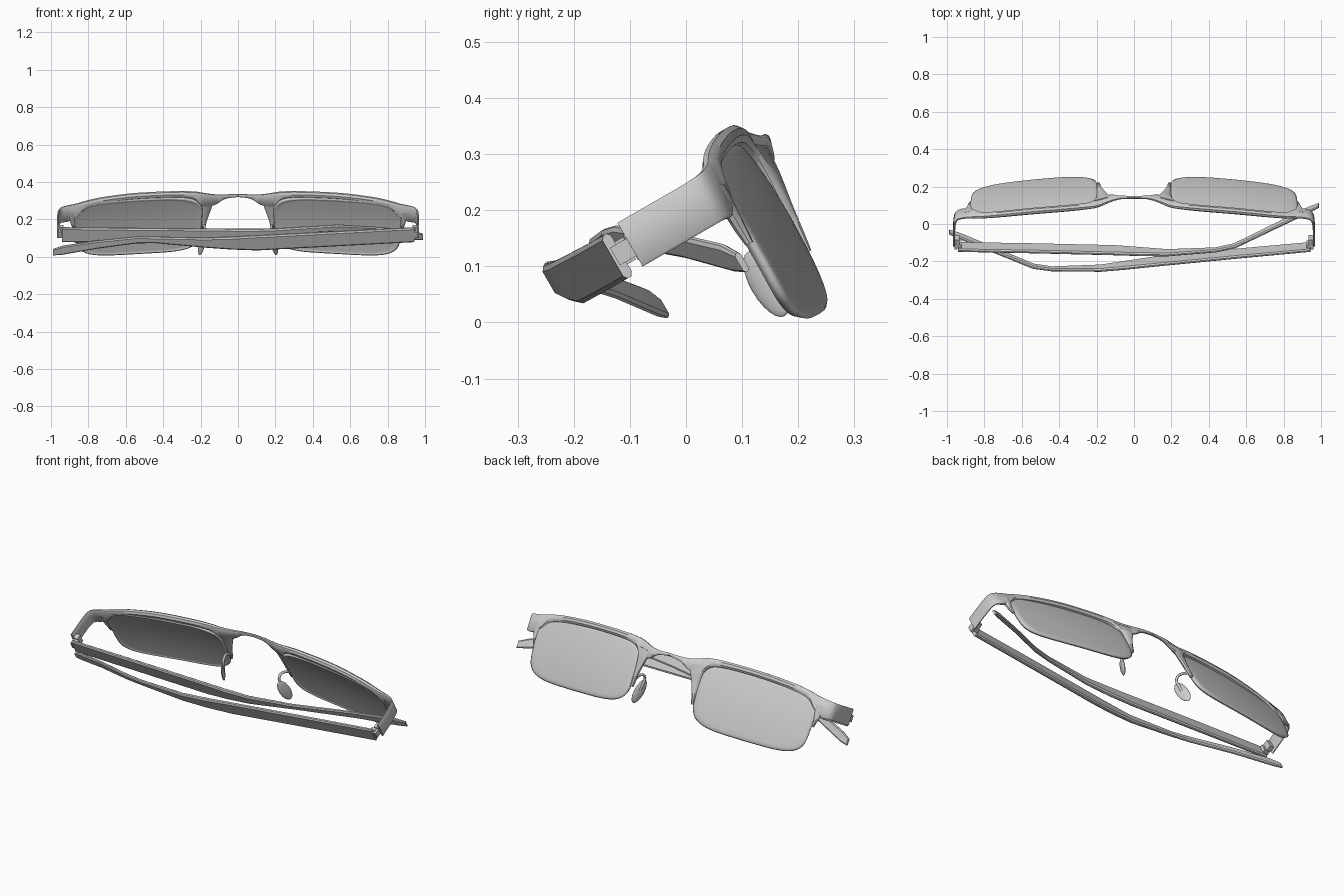
import bpy, bmesh, math
from mathutils import Vector

if "Cube" in bpy.data.objects:
    bpy.data.objects.remove(bpy.data.objects["Cube"])

# Local axes: x = width, w = out of the lens, v = up the lens; the whole pair leans 30 degrees
C, S = math.cos(math.radians(30)), 0.5


def P(x, w, v):
    return Vector((x, C * w - S * v, S * w + C * v))


def finish(bm, name, mirror=False, angle=40):
    bmesh.ops.recalc_face_normals(bm, faces=bm.faces)
    me = bpy.data.meshes.new(name)
    bm.to_mesh(me)
    bm.free()
    ob = bpy.data.objects.new(name, me)
    bpy.context.collection.objects.link(ob)
    bpy.ops.object.select_all(action='DESELECT')
    ob.select_set(True)
    bpy.context.view_layer.objects.active = ob
    if mirror:
        m = ob.modifiers.new("mirror", 'MIRROR')
        m.merge_threshold = 0.0005
    if angle:
        bpy.ops.object.shade_smooth_by_angle(angle=math.radians(angle))
    return ob


def smooth_rows(rows, n):
    """Catmull-Rom resampling of rows of numbers."""
    out = []
    for i in range(len(rows) - 1):
        p = [rows[max(i - 1, 0)], rows[i], rows[i + 1], rows[min(i + 2, len(rows) - 1)]]
        for k in range(n):
            t = k / n
            out.append([0.5 * (2 * b + (c - a) * t + (2 * a - 5 * b + 4 * c - d) * t * t
                               + (3 * b - a - 3 * c + d) * t ** 3) for a, b, c, d in zip(*p)])
    return out + [list(rows[-1])]


def strip(name, rows, mirror=False, n=1, angle=40, cap_start=True, bevel=0.3):
    """Loft a chamfered bar. Row = edge A (x,w,v), edge B (x,w,v), thickness."""
    rows = smooth_rows(rows, n)
    mids = [(Vector(r[0:3]) + Vector(r[3:6])) / 2 for r in rows]
    bm = bmesh.new()
    rings = []
    for i, r in enumerate(rows):
        a, b, t = Vector(r[0:3]), Vector(r[3:6]), r[6] / 2
        tangent = mids[min(i + 1, len(mids) - 1)] - mids[max(i - 1, 0)]
        if i == 0 and not cap_start:
            tangent = Vector((1, 0, 0))
        across = (b - a).normalized()
        nrm = tangent.cross(across).normalized()
        c = min(t * 0.8, (b - a).length * bevel)
        pts = [a + nrm * t * .4, a + across * c + nrm * t, b - across * c + nrm * t, b + nrm * t * .4,
               b - nrm * t * .4, b - across * c - nrm * t, a + across * c - nrm * t, a - nrm * t * .4]
        rings.append([bm.verts.new(P(*p)) for p in pts])
    for r0, r1 in zip(rings, rings[1:]):
        for k in range(8):
            bm.faces.new((r0[k], r0[(k + 1) % 8], r1[(k + 1) % 8], r1[k]))
    if cap_start:
        bm.faces.new(rings[0])
    bm.faces.new(rings[-1])
    return finish(bm, name, mirror, angle)


def upright(x, w, lo, hi, t):
    return (x, w, lo, x, w, hi, t)


def lens_w(x, v):
    return 0.252 - 0.105 * x * x - 0.4 * (v - 0.07) ** 2


# Brow bar: bridge, top rim and end piece bending back to the hinge
brow = [(0, .287, .205, .221, .014), (.07, .284, .195, .22, .016), (.125, .272, .165, .227, .02),
        (.19, .254, .165, .247, .026), (.24, .249, .213, .257, .03), (.35, .24, .228, .263, .032),
        (.55, .221, .229, .263, .032), (.72, .196, .218, .253, .03), (.81, .18, .198, .24, .028),
        (.86, .172, .15, .228, .024), (.91, .164, .125, .221, .018), (.945, .15, .125, .217, .013),
        (.958, .12, .125, .215, .011), (.962, .06, .125, .215, .011), (.963, -.017, .125, .215, .011)]
strip("brow_frame", [upright(*r) for r in brow], True, 5, cap_start=False)

# Short rim legs beside the nose and at the outer edge
strip("nose_rim_leg", [(.13, .272, .2, .225, .252, .215, .024), (.142, .27, .15, .202, .253, .165, .024),
                       (.163, .262, .09, .196, .25, .1, .024), (.176, .256, .04, .196, .247, .04, .022),
                       (.183, .252, 0, .197, .245, 0, .018)], True, 4)
strip("outer_rim_leg", [(.855, .174, .18, .91, .164, .18, .022), (.867, .172, .13, .9, .164, .13, .022),
                        (.87, .17, .095, .889, .165, .095, .02), (.87, .17, .065, .882, .166, .065, .014)], True, 3)

# Curved lens: concentric rounded rectangles laid on the wrap surface
bm = bmesh.new()
N, rings = 72, []
for f in (.25, .5, .75, .9, .97, 1):
    ring = []
    for k in range(N):
        a = 2 * math.pi * k / N
        c, s = math.cos(a), math.sin(a)
        px = math.copysign(abs(c) ** .42, c) * f
        pv = math.copysign(abs(s) ** .42, s) * f
        v = .068 + .168 * pv - .006 * pv * (px * px)
        x = .532 + (.338 + .012 * pv) * px
        ring.append(bm.verts.new(P(x, lens_w(x, v) - .004 * (f > .98), v)))
    rings.append(ring)
centre = bm.verts.new(P(.532, lens_w(.532, .068), .068))
for k in range(N):
    j = (k + 1) % N
    bm.faces.new((centre, rings[0][k], rings[0][j]))
    for a, b in zip(rings, rings[1:]):
        bm.faces.new((a[k], b[k], b[j], a[j]))
lens = finish(bm, "lens", True, 40)
sol = lens.modifiers.new("thickness", 'SOLIDIFY')
sol.thickness, sol.offset = .016, 0

# Nose pads: flattened ovals
bm = bmesh.new()
bmesh.ops.create_uvsphere(bm, u_segments=20, v_segments=12, radius=1)
for vert in bm.verts:
    x, w, v = vert.co
    vert.co = P(.194 + .01 * x - .014 * v + .012 * w, .158 + .028 * w, -.012 + .066 * v)
finish(bm, "nose_pad", True, 60)

# Wire arms holding the nose pads
cu = bpy.data.curves.new("nose_pad_arm", 'CURVE')
cu.dimensions, cu.bevel_depth, cu.bevel_resolution = '3D', .007, 2
arm = smooth_rows([(.188, .247, .03), (.186, .225, .06), (.178, .195, .075),
                   (.176, .17, .06), (.182, .165, .02), (.19, .16, -.012)], 4)
for side in (1, -1):
    sp = cu.splines.new('POLY')
    sp.points.add(len(arm) - 1)
    for pt, p in zip(sp.points, arm):
        pt.co = (*P(p[0] * side, p[1], p[2]), 1)
bpy.context.collection.objects.link(bpy.data.objects.new("nose_pad_arm", cu))

# Folded temples: distance from hinge, w, lower v, upper v, thickness
temple = [(0, -.047, .12, .208, .018), (.4, -.055, .12, .209, .02), (.84, -.066, .121, .211, .02),
          (.98, -.07, .136, .212, .022), (1.12, -.071, .155, .214, .02), (1.38, -.045, .18, .217, .018),
          (1.48, -.024, .172, .212, .018), (1.7, .06, .1, .148, .016), (1.88, .124, .035, .088, .016),
          (1.93, .14, .024, .062, .012)]
for name, side, fold in (("left_temple", -1, 0), ("right_temple", 1, .085)):
    strip(name, [upright(side * (.942 - d), w - fold * d, lo, hi, t) for d, w, lo, hi, t in temple],
          angle=20, bevel=.25)

# Hinges: knuckle plates between end piece and temple
bm = bmesh.new()
for cx, cw, cv, sx, sw, sv in ((.952, -.026, .165, .014, .05, .036), (.944, -.004, .165, .024, .03, .052),
                               (.935, -.03, .165, .026, .018, .046)):
    res = bmesh.ops.create_cube(bm, size=1)
    for vert in res['verts']:
        vert.co = P(cx + sx * vert.co.x, cw + sw * vert.co.y, cv + sv * vert.co.z)
finish(bm, "hinge", True, 0)
